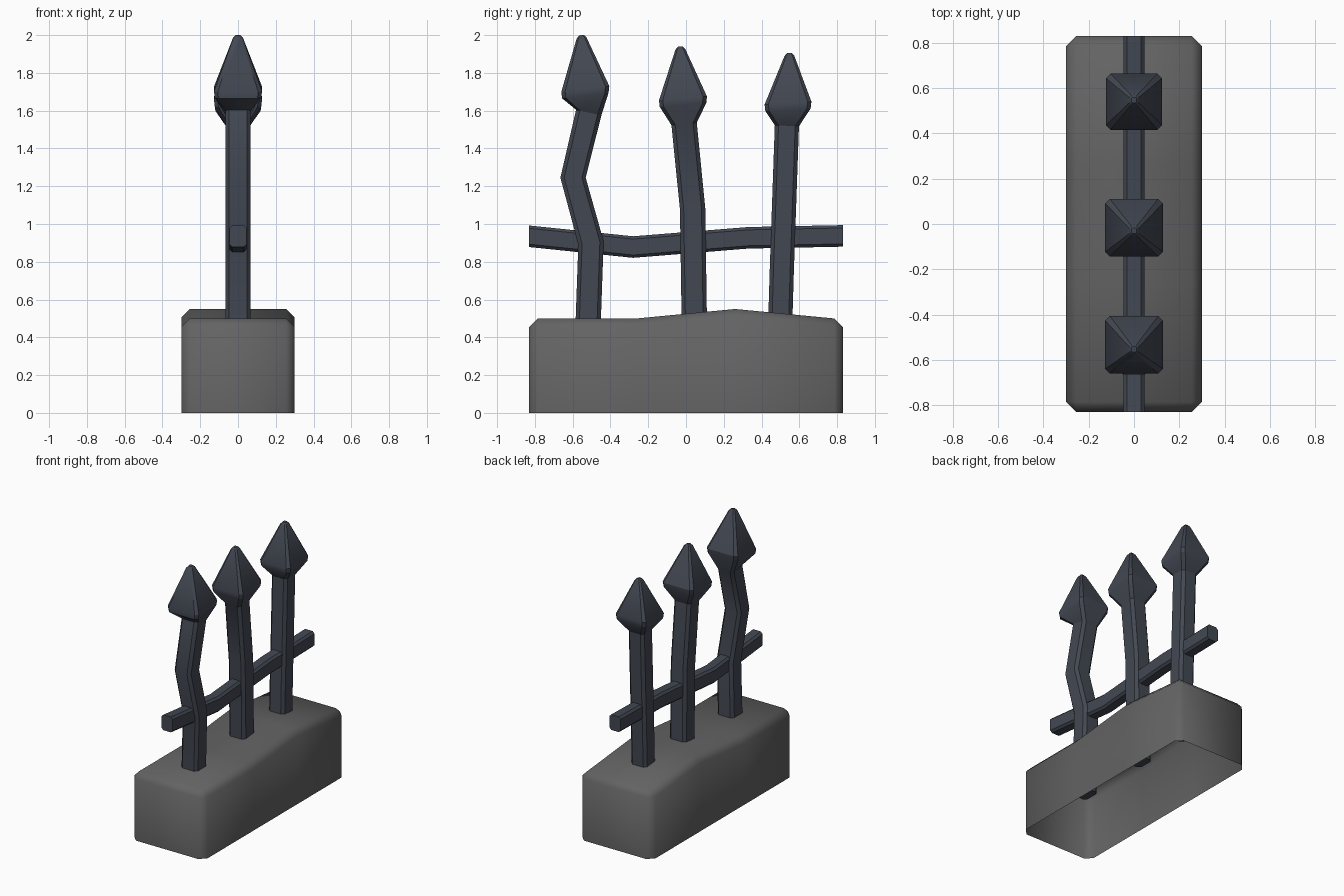
import bpy, bmesh, math

if "Cube" in bpy.data.objects:
    bpy.data.objects.remove(bpy.data.objects["Cube"])


def material(name, rgb):
    m = bpy.data.materials.new(name)
    m.diffuse_color = (*rgb, 1)
    m.use_nodes = True
    m.node_tree.nodes["Principled BSDF"].inputs["Base Color"].default_value = m.diffuse_color
    return m


stone = material("grey stone", (0.125, 0.125, 0.125))
iron = material("dark iron", (0.055, 0.064, 0.084))


def chamfered(a, b, c):
    """Rectangle of half sizes a, b with corners cut by c."""
    return [(a, -b + c), (a, b - c), (a - c, b), (-a + c, b),
            (-a, b - c), (-a, -b + c), (-a + c, -b), (a - c, -b)]


def loft(name, rings, mat, closed=True, angle=30):
    bm = bmesh.new()
    vs = [[bm.verts.new(p) for p in r] for r in rings]
    n = len(rings[0])
    for r, s in zip(vs, vs[1:]):
        for i in range(n if closed else n - 1):
            j = (i + 1) % n
            bm.faces.new((r[i], r[j], s[j], s[i]))
    bm.faces.new(vs[0][::-1])
    bm.faces.new(vs[-1])
    bmesh.ops.remove_doubles(bm, verts=bm.verts, dist=0.0005)
    bmesh.ops.recalc_face_normals(bm, faces=bm.faces)
    me = bpy.data.meshes.new(name)
    bm.to_mesh(me)
    bm.free()
    ob = bpy.data.objects.new(name, me)
    bpy.context.collection.objects.link(ob)
    me.materials.append(mat)
    bpy.ops.object.select_all(action='DESELECT')
    ob.select_set(True)
    bpy.context.view_layer.objects.active = ob
    bpy.ops.object.shade_smooth_by_angle(angle=math.radians(angle))
    return ob


# Stone base: open underneath, uneven top, bevelled rim
C = 0.045


def base_section(y, z, end=False):
    hx, t = (0.3 - C, z - C) if end else (0.3, z)
    s = z - C
    half = [(hx, 0), (hx, s), (0.3 - C, t)]
    return [(-x, y, h) for x, h in half] + [(x, y, h) for x, h in half[::-1]]


loft("stone_base", [
    base_section(-0.83, 0.5, True), base_section(-0.83 + C, 0.5),
    base_section(-0.26, 0.5), base_section(0.26, 0.55),
    base_section(0.83 - C, 0.5), base_section(0.83, 0.5, True)],
    stone, closed=False, angle=60)


# Bent spear posts: (y, z, half width, chamfer, tilt) per ring
def post(name, w, shaft, collar, tip, lean):
    rings = [(y, z, w, 0.02, t) for y, z, t in shaft]
    cy, cz = collar
    hw = w + 0.06
    rings += [(cy, cz - 0.035, hw - 0.004, 0.02, lean),
              (cy, cz, hw, 0.02, lean),
              (tip[0], tip[1] - 0.015, 0.026, 0.01, lean),
              (tip[0], tip[1], 0.012, 0.005, lean)]
    loft(name, [[(u, y + v, z - v * t) for u, v in chamfered(h, h, c)]
                for y, z, h, c, t in rings], iron)


post("spear_post_front", 0.067,
     [(-0.525, 0.28, 0), (-0.503, 0.9, -0.12), (-0.598, 1.245, 0),
      (-0.515, 1.59, 0.22)], (-0.533, 1.715), (-0.553, 2.0), -0.12)
post("spear_post_middle", 0.067,
     [(0.047, 0.28, 0), (0.035, 1.08, -0.06), (-0.01, 1.53, -0.1)],
     (-0.016, 1.665), (-0.03, 1.94), -0.08)
post("spear_post_back", 0.064,
     [(0.493, 0.28, 0), (0.507, 0.75, 0.03), (0.534, 1.52, 0.04)],
     (0.54, 1.64), (0.547, 1.905), -0.06)

# Sagging cross rail
loft("cross_rail", [[(u, y, z + v) for u, v in chamfered(0.046, 0.057, 0.015)]
                    for y, z in [(-0.83, 0.935), (-0.28, 0.878),
                                 (0.33, 0.927), (0.83, 0.937)]], iron)
